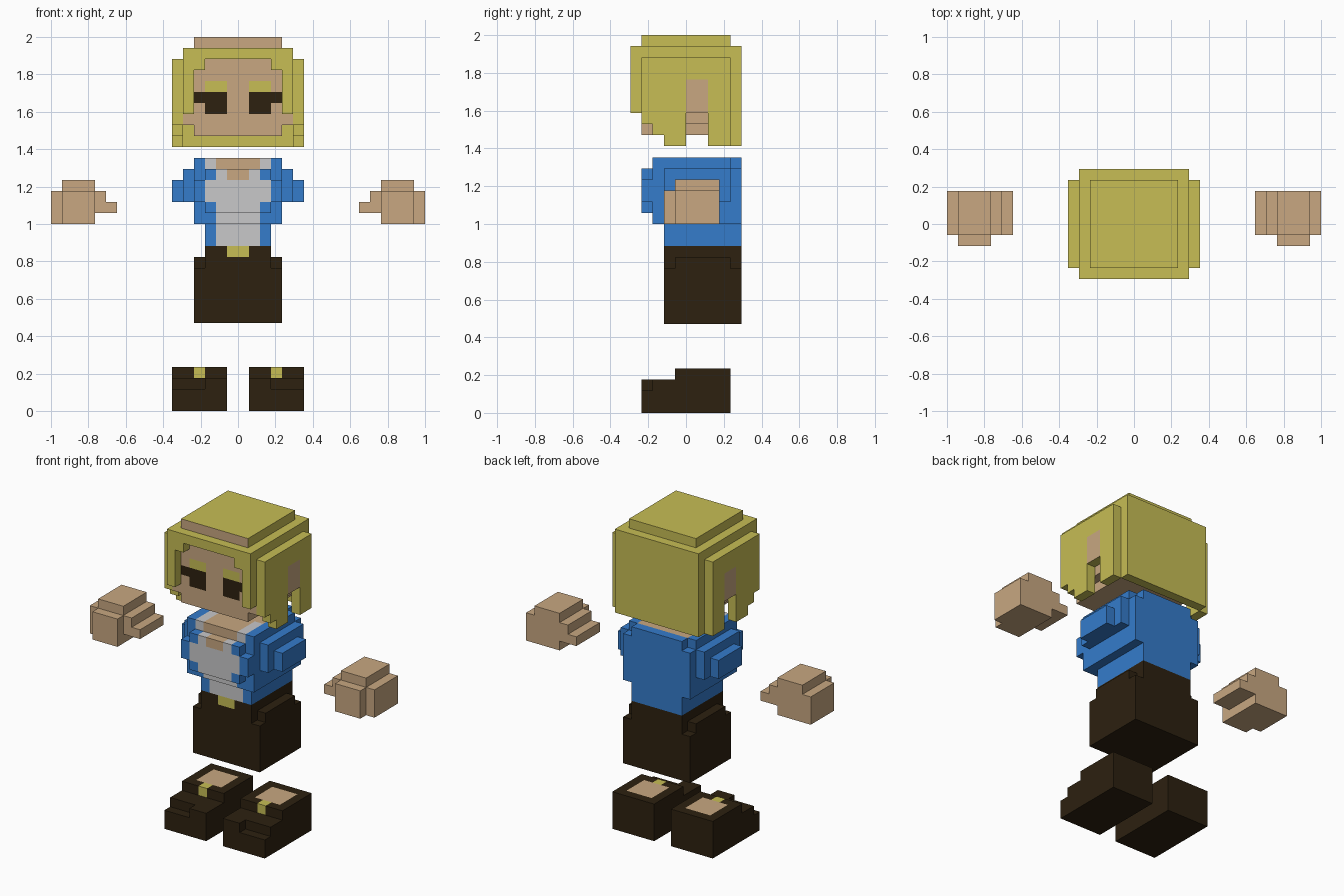
import bpy, bmesh, math
from mathutils import Vector

if "Cube" in bpy.data.objects:
    bpy.data.objects.remove(bpy.data.objects["Cube"])

U = 1 / 17  # edge length of one block


def material(name, rgb):
    m = bpy.data.materials.new(name)
    m.diffuse_color = (*rgb, 1)
    m.use_nodes = True
    m.node_tree.nodes["Principled BSDF"].inputs["Base Color"].default_value = m.diffuse_color
    return m


HAIR, SKIN, BLUE, GREY, DARK = range(5)
MATS = [material("hair_yellow", (0.57, 0.51, 0.09)),
        material("skin_tan", (0.58, 0.39, 0.22)),
        material("jacket_blue", (0.035, 0.20, 0.60)),
        material("shirt_grey", (0.58, 0.58, 0.59)),
        material("dark_brown", (0.026, 0.015, 0.005))]
DIRS = [Vector(s * a for a in axis) for axis in ((1, 0, 0), (0, 1, 0), (0, 0, 1)) for s in (1, -1)]


def cells(box):
    x0, x1, y0, y1, z0, z1 = box
    return {(x, y, z) for x in range(x0, x1) for y in range(y0, y1) for z in range(z0, z1)}


def sym(half, y0, y1, z0, z1):
    """Box centred on x = 0."""
    return (-half, half, y0, y1, z0, z1)


def pair(x0, x1, *rest):
    """Box on the right and its mirror on the left."""
    return [(x0, x1, *rest), (-x1, -x0, *rest)]


def build(name, boxes, colour, cuts=()):
    """Skin the outside of a set of blocks; colour(x, y, z, n) takes block centres."""
    solid = set().union(*map(cells, boxes)).difference(*map(cells, cuts))
    bm = bmesh.new()
    verts = {}
    for c in sorted(solid):
        mid = Vector(c) + Vector((0.5, 0.5, 0.5))
        for n in DIRS:
            if tuple(int(a + b) for a, b in zip(c, n)) in solid:
                continue
            u = Vector((n.y, n.z, n.x))
            v = n.cross(u)
            ring = []
            for a, b in ((-1, -1), (1, -1), (1, 1), (-1, 1)):
                p = mid + (n + a * u + b * v) / 2
                key = tuple(round(k) for k in p)
                if key not in verts:
                    verts[key] = bm.verts.new(Vector(key) * U)
                ring.append(verts[key])
            f = bm.faces.new(ring)
            f.material_index = colour(*mid, n)
    bmesh.ops.dissolve_limit(bm, angle_limit=math.radians(1), verts=bm.verts[:],
                             edges=bm.edges[:], delimit={'MATERIAL'})
    me = bpy.data.meshes.new(name)
    bm.to_mesh(me)
    bm.free()
    for m in MATS:
        me.materials.append(m)
    bpy.context.collection.objects.link(bpy.data.objects.new(name, me))


# Head: hair cap, side locks, and a face with eyes and brows
def head_colour(x, y, z, n):
    ax = abs(x)
    if n.y < 0 and -4 < y < -3 and ax < 5:
        if (1 < ax < 4 and 28 < z < 29) or (1 < ax < 3 and 27 < z < 28):
            return DARK
        return HAIR if 1 < ax < 3 and 29 < z < 30 else SKIN
    if ax < 5 and -4 < y < 4 and z < 27:
        return SKIN
    if n.x and ax > 5 and 0 < y < 2 and 27 < z < 30:   # ears
        return SKIN
    return HAIR


build("head",
      [sym(4, -4, 4, 25, 34), sym(5, -4, 4, 26, 33),
       sym(5, -5, -4, 27, 33), sym(5, 4, 5, 24, 33)]
      + pair(5, 6, -4, 4, 27, 32) + pair(5, 6, -4, -3, 26, 27)
      + pair(5, 6, -3, -2, 25, 27) + pair(5, 6, -2, 0, 24, 27)
      + pair(5, 6, 2, 4, 24, 27),
      head_colour,
      cuts=[sym(4, -5, -4, 27, 31), sym(3, -5, -4, 31, 32)])


# Torso: open jacket over a shirt, with short sleeve stubs
def torso_colour(x, y, z, n):
    ax = abs(x)
    if z > 22:
        if y < -2:
            return SKIN if ax < 2 else GREY if ax < 3 else BLUE
        if n.z > 0 and ax < 3 and y < 4:
            return GREY if ax > 2 and y < 0 else SKIN
    elif y < -1:
        if ax < 1 and z > 21:
            return SKIN
        if ax < 2 or (ax < 3 and 19 < z < 21):
            return GREY
    return BLUE


build("torso",
      [sym(3, -2, 5, 15, 23), sym(4, -3, 4, 17, 23), sym(4, 4, 5, 17, 22),
       sym(3, -4, -3, 18, 22), sym(4, -4, -3, 19, 21)]
      + pair(4, 5, -2, 4, 19, 22) + pair(5, 6, -1, 3, 19, 21),
      torso_colour)

# Trousers with a belt buckle
build("trousers",
      [sym(3, -2, 5, 8, 15), sym(4, -2, 5, 8, 13), sym(4, -1, 4, 13, 14)],
      lambda x, y, z, n: HAIR if n.y < 0 and abs(x) < 1 and z > 14 else DARK)


# Boots with a buckle and a bare ankle patch on top
def boot_colour(x, y, z, n):
    ax = abs(x)
    if z > 3:
        if 3 < ax < 4 and y < 0:
            return HAIR
        if n.z > 0 and 2 < ax < 5 and 0 < y < 3:
            return SKIN
    return DARK


# Floating hands and boots, one of each per side
for i, side in enumerate(("right", "left")):
    build(side + "_hand",
          [pair(*b)[i] for b in ((13, 16, -1, 3, 17, 21), (13, 16, -2, -1, 17, 20),
                                 (16, 17, -1, 3, 17, 20), (12, 13, -1, 3, 18, 20),
                                 (11, 12, -1, 3, 18, 19))],
          lambda x, y, z, n: SKIN)
    build(side + "_boot",
          [pair(*b)[i] for b in ((1, 6, -1, 4, 0, 4), (1, 6, -3, -1, 0, 3),
                                 (1, 3, -4, -3, 0, 3), (3, 6, -4, -3, 0, 2))],
          boot_colour)
